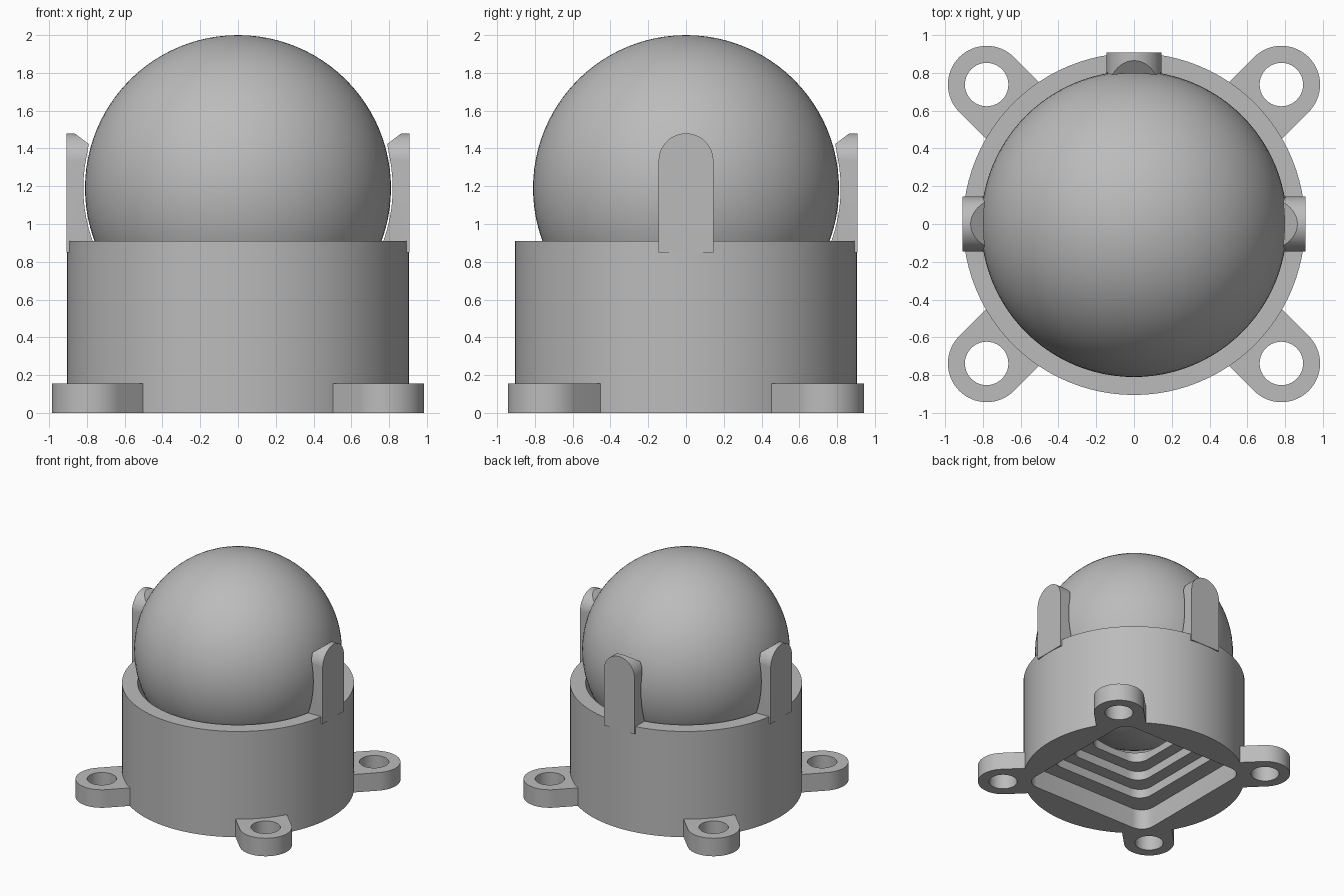
import bpy, bmesh, math
from mathutils import Vector, Matrix

if "Cube" in bpy.data.objects:
    bpy.data.objects.remove(bpy.data.objects["Cube"])

grey = bpy.data.materials.new("plain grey")
grey.use_nodes = True
COLOUR = (0.5, 0.5, 0.5, 1)
grey.diffuse_color = COLOUR
grey.node_tree.nodes["Principled BSDF"].inputs["Base Color"].default_value = COLOUR

BALL_Z, BALL_R, CAVITY_R = 1.19, 0.81, 0.832
BODY_R, BODY_H = 0.905, 0.91


def to_object(name, bm):
    bmesh.ops.recalc_face_normals(bm, faces=bm.faces)
    mesh = bpy.data.meshes.new(name)
    bm.to_mesh(mesh)
    bm.free()
    mesh.materials.append(grey)
    obj = bpy.data.objects.new(name, mesh)
    bpy.context.collection.objects.link(obj)
    return obj


def prism(name, outline, z0, z1):
    bm = bmesh.new()
    face = bm.faces.new([bm.verts.new((x, y, z0)) for x, y in outline])
    top = bmesh.ops.extrude_face_region(bm, geom=[face])["geom"]
    bmesh.ops.translate(bm, vec=(0, 0, z1 - z0),
                        verts=[v for v in top if isinstance(v, bmesh.types.BMVert)])
    return to_object(name, bm)


def arc(cx, cy, r, start, end, n):
    angles = [math.radians(start + (end - start) * i / n) for i in range(n + 1)]
    return [(cx + r * math.cos(a), cy + r * math.sin(a)) for a in angles]


def circle(r, n):
    return arc(0, 0, r, 0, 360, n)[:-1]


def rounded_square(half, r):
    points = []
    for k, (sx, sy) in enumerate([(1, 1), (-1, 1), (-1, -1), (1, -1)]):
        points += arc(sx * (half - r), sy * (half - r), r, 90 * k, 90 * k + 90, 8)
    return points


def sphere(name, r):
    bm = bmesh.new()
    bmesh.ops.create_uvsphere(bm, u_segments=96, v_segments=48, radius=r)
    bmesh.ops.translate(bm, vec=(0, 0, BALL_Z), verts=bm.verts)
    return to_object(name, bm)


def cut(obj, cutter):
    mod = obj.modifiers.new("cut", "BOOLEAN")
    mod.operation, mod.solver, mod.object = "DIFFERENCE", "EXACT", cutter
    bpy.context.view_layer.objects.active = obj
    bpy.ops.object.modifier_apply(modifier=mod.name)


def smooth(obj):
    bpy.ops.object.select_all(action="DESELECT")
    obj.select_set(True)
    bpy.context.view_layer.objects.active = obj
    bpy.ops.object.shade_smooth_by_angle(angle=math.radians(30))


# Ball
smooth(sphere("ball", BALL_R))

# Cup with spherical socket and stepped square opening underneath
cavity = sphere("socket_cutter", CAVITY_R)
cup = prism("cup", circle(BODY_R, 96), 0, BODY_H)
cut(cup, cavity)
for half, top in [(0.63, 0.18), (0.49, 0.26), (0.38, 0.34), (0.27, 0.6)]:
    step = prism("step_cutter", rounded_square(half, 0.12), -0.1, top)
    cut(cup, step)
    bpy.data.objects.remove(step)
smooth(cup)

# Three retaining tabs with rounded tops and a sloped lead-in
TAB_W, TAB_TOP, TAB_OUT = 0.145, 1.48, 0.908
for name, turn in [("left_tab", 0), ("back_tab", 90), ("right_tab", 180)]:
    outline = [(-TAB_W, 0.85), (TAB_W, 0.85)] + arc(0, TAB_TOP - TAB_W, TAB_W, 0, 180, 24)
    tab = prism(name, outline, 0.7, TAB_OUT)
    # local (width, height, depth) becomes (y, z, x)
    stand = Matrix(((0, 0, 1, 0), (1, 0, 0, 0), (0, 1, 0, 0), (0, 0, 0, 1)))
    bm = bmesh.new()
    bm.from_mesh(tab.data)
    bm.transform(stand)
    ends = bmesh.ops.bisect_plane(bm, geom=bm.verts[:] + bm.edges[:] + bm.faces[:],
                                  plane_co=Vector((0.865, 0, TAB_TOP)),
                                  plane_no=Vector((-0.6, 0, 0.8)), clear_outer=True)
    bmesh.ops.holes_fill(bm, edges=[e for e in ends["geom_cut"]
                                    if isinstance(e, bmesh.types.BMEdge)])
    bm.transform(Matrix.Rotation(math.radians(turn), 4, "Z"))
    bmesh.ops.recalc_face_normals(bm, faces=bm.faces)
    bm.to_mesh(tab.data)
    bm.free()
    cut(tab, cavity)
    smooth(tab)
bpy.data.objects.remove(cavity)

# Four mounting ears with screw holes
EAR_R, EAR_H = 0.205, 0.155
hole = prism("hole_cutter", circle(0.115, 40), -0.1, 0.3)
for side, sx in [("left", 1), ("right", -1)]:
    for end, sy in [("front", -1), ("back", 1)]:
        outline = [(-0.2, EAR_R), (-0.2, -EAR_R)] + arc(0, 0, EAR_R, -90, 90, 32)
        ear = prism(f"{end}_{side}_ear", outline, 0, EAR_H)
        cut(ear, hole)
        ear.data.transform(Matrix.Translation((sx * 0.78, sy * 0.738, 0))
                           @ Matrix.Rotation(math.atan2(sy, sx), 4, "Z"))
        smooth(ear)
bpy.data.objects.remove(hole)
